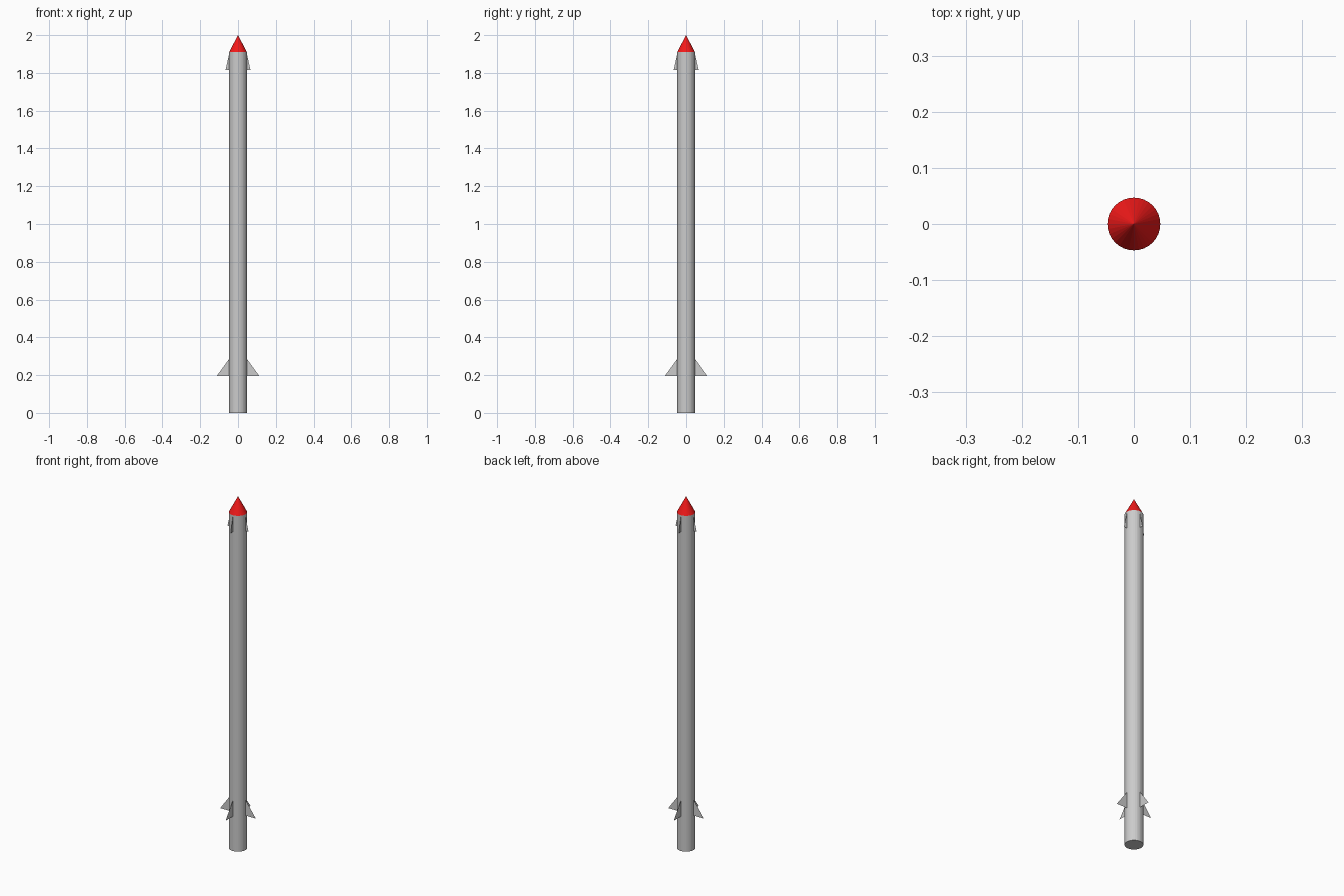
import bpy, math

if "Cube" in bpy.data.objects:
    bpy.data.objects.remove(bpy.data.objects["Cube"])

R = 0.047        # body radius
TOP = 1.91       # where the nose begins
SEG = 32

red = bpy.data.materials.new("red")
red.diffuse_color = (0.9, 0.01, 0.01, 1)
red.use_nodes = True
red.node_tree.nodes["Principled BSDF"].inputs["Base Color"].default_value = red.diffuse_color

# body tube
bpy.ops.mesh.primitive_cylinder_add(vertices=SEG, radius=R, depth=TOP, location=(0, 0, TOP / 2))
bpy.context.object.name = "body"

# nose cone
bpy.ops.mesh.primitive_cone_add(vertices=SEG, radius1=R, radius2=0, depth=2 - TOP,
                                location=(0, 0, (2 + TOP) / 2))
nose = bpy.context.object
nose.name = "nose_cone"
nose.data.materials.append(red)


def fin_set(name, reach, z_low, z_high):
    """Four thin triangular fins around the body, on the x and y axes."""
    verts, faces = [], []
    for i in range(4):
        c, s = round(math.cos(i * math.pi / 2)), round(math.sin(i * math.pi / 2))
        n = len(verts)
        for r, z in ((R - 0.001, z_low), (reach, z_low), (R - 0.001, z_high)):
            verts.append((c * r, s * r, z))
        faces.append((n, n + 1, n + 2))
    mesh = bpy.data.meshes.new(name)
    mesh.from_pydata(verts, [], faces)
    bpy.context.collection.objects.link(bpy.data.objects.new(name, mesh))


# small front fins and larger tail fins
fin_set("front_fins", 0.066, 1.815, 1.905)
fin_set("tail_fins", 0.112, 0.196, 0.287)
